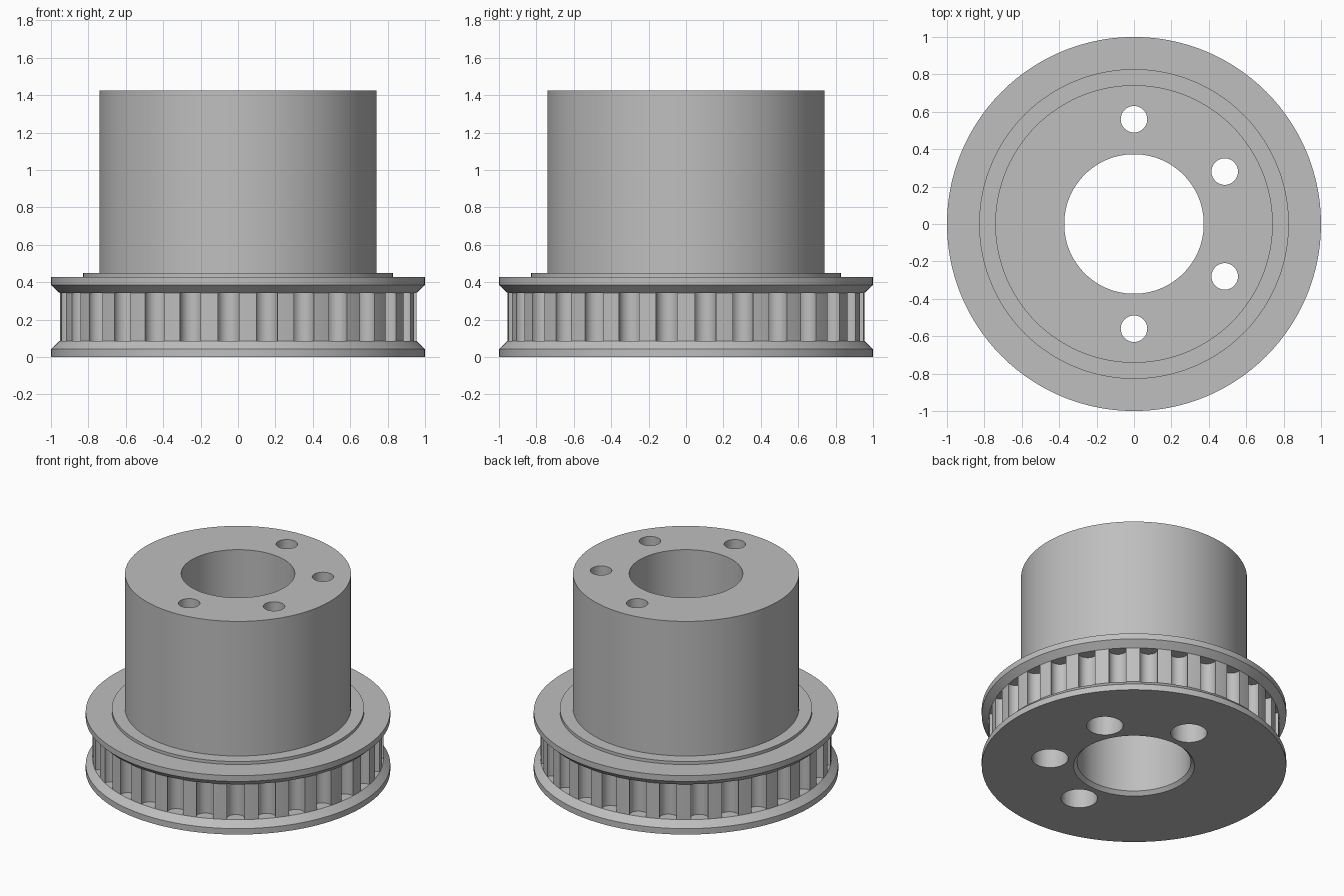
import bpy, bmesh, math
from mathutils import Matrix, Vector

if "Cube" in bpy.data.objects:
    bpy.data.objects.remove(bpy.data.objects["Cube"])

TEETH = 29
STEPS = TEETH * 4

steel = bpy.data.materials.new("grey steel")
steel.diffuse_color = (0.52, 0.52, 0.52, 1)
steel.use_nodes = True
steel.node_tree.nodes["Principled BSDF"].inputs["Base Color"].default_value = steel.diffuse_color


def make_object(name, bm):
    bmesh.ops.recalc_face_normals(bm, faces=bm.faces)
    mesh = bpy.data.meshes.new(name)
    bm.to_mesh(mesh)
    bm.free()
    mesh.materials.append(steel)
    ob = bpy.data.objects.new(name, mesh)
    bpy.context.collection.objects.link(ob)
    return ob


def lathe(profile, steps):
    """Closed (radius, z) profile turned around z."""
    bm = bmesh.new()
    rings = []
    for i in range(steps):
        a = 2 * math.pi * (i + 0.5) / steps
        rings.append([bm.verts.new((r * math.cos(a), r * math.sin(a), z)) for r, z in profile])
    n = len(profile)
    for i in range(steps):
        p, q = rings[i], rings[(i + 1) % steps]
        for j in range(n):
            k = (j + 1) % n
            bm.faces.new((p[j], q[j], q[k], p[k]))
    return bm


def add_cylinder(bm, radius, z0, z1, dist, angle, segments):
    pos = Vector((dist * math.cos(angle), dist * math.sin(angle), (z0 + z1) / 2))
    bmesh.ops.create_cone(bm, cap_ends=True, segments=segments, radius1=radius,
                          radius2=radius, depth=z1 - z0, matrix=Matrix.Translation(pos))


def cut(ob, bm):
    cutter = make_object("cutter", bm)
    cutter.hide_render = True
    mod = ob.modifiers.new("cut", 'BOOLEAN')
    mod.operation = 'DIFFERENCE'
    mod.solver = 'EXACT'
    mod.object = cutter
    bpy.context.view_layer.objects.active = ob
    bpy.ops.object.modifier_apply(modifier=mod.name)
    bpy.data.objects.remove(cutter)


# Turned body: flanges, toothed band, collar, hub and bore
body = make_object("pulley_body", lathe([
    (0.397, 0), (1.0, 0), (1.0, 0.043), (0.955, 0.087), (0.955, 0.343),
    (1.0, 0.385), (1.0, 0.427), (0.828, 0.427), (0.828, 0.449),
    (0.742, 0.449), (0.742, 1.424), (0.373, 1.424), (0.373, 0.025)], STEPS))

# Rounded belt grooves between the teeth
bm = bmesh.new()
for i in range(TEETH):
    add_cylinder(bm, 0.06, 0.087, 0.343, 0.935, 2 * math.pi * (i + 0.5) / TEETH, 20)
cut(body, bm)

# Bolt holes, then wider counterbores from below
for radius, top in ((0.071, 1.6), (0.12, 0.45)):
    bm = bmesh.new()
    for deg in (-90, -30, 30, 90):
        add_cylinder(bm, radius, -0.1, top, 0.56, math.radians(deg), 32)
    cut(body, bm)

bpy.ops.object.select_all(action='DESELECT')
body.select_set(True)
bpy.context.view_layer.objects.active = body
bpy.ops.object.shade_smooth_by_angle(angle=math.radians(30))
